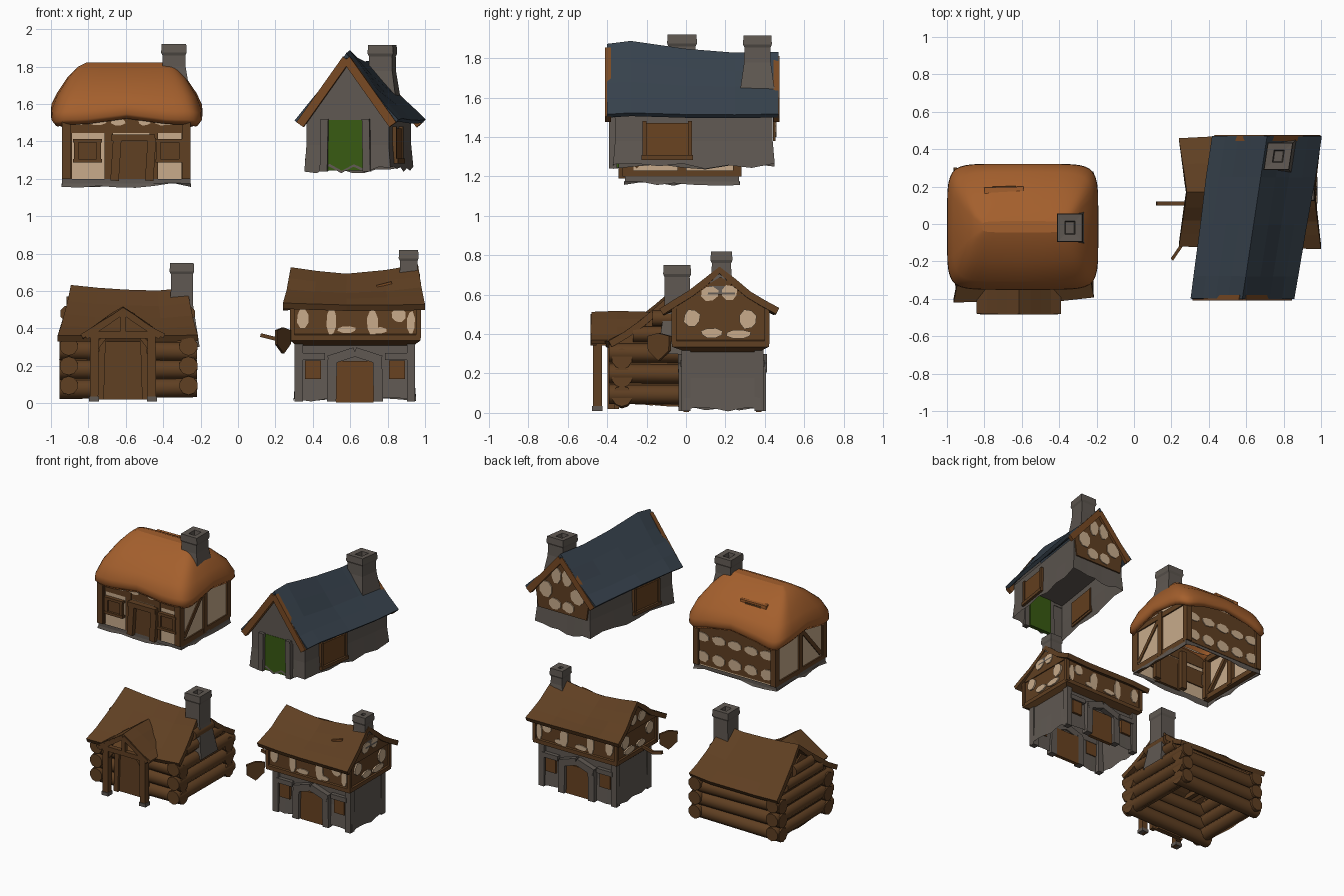
import bpy, bmesh, random
from math import sin, cos, pi, copysign
from mathutils import Vector

random.seed(4)
cube = bpy.data.objects.get("Cube")
if cube:
    bpy.data.objects.remove(cube)


def material(name, *rgb):
    m = bpy.data.materials.new(name)
    m.use_nodes = True
    m.diffuse_color = (*rgb, 1)
    m.node_tree.nodes["Principled BSDF"].inputs["Base Color"].default_value = (*rgb, 1)
    return m


THATCH = material("orange thatch", .37, .115, .026)
SLATE = material("blue slate", .037, .053, .072)
WOOD = material("brown wood", .115, .05, .016)
DOOR = material("door wood", .14, .055, .015)
LIGHT = material("light wood", .19, .068, .017)
STONE = material("grey stone", .115, .098, .084)
CREAM = material("cream plaster", .58, .41, .26)
GREEN = material("green door paint", .04, .103, .006)


def make(name, verts, faces, mat, smooth=False, thick=0):
    me = bpy.data.meshes.new(name)
    me.from_pydata([tuple(v) for v in verts], [], faces)
    bm = bmesh.new()
    bm.from_mesh(me)
    bmesh.ops.recalc_face_normals(bm, faces=bm.faces)
    bm.to_mesh(me)
    bm.free()
    me.materials.append(mat)
    ob = bpy.data.objects.new(name, me)
    bpy.context.collection.objects.link(ob)
    for p in me.polygons:
        p.use_smooth = smooth and len(p.vertices) == 4
    if thick:
        mod = ob.modifiers.new("thickness", 'SOLIDIFY')
        mod.thickness, mod.offset = thick, 0
    return ob


def loft(name, rings, mat, closed=True, caps=(), **kw):
    n = len(rings[0])
    faces = []
    for r in range(len(rings) - 1):
        for i in range(n if closed else n - 1):
            j = (i + 1) % n
            faces.append((r * n + i, r * n + j, r * n + n + j, r * n + n + i))
    if "start" in caps:
        faces.append(tuple(range(n)))
    if "end" in caps:
        faces.append(tuple(range((len(rings) - 1) * n, len(rings) * n)))
    return make(name, [v for r in rings for v in r], faces, mat, **kw)


def rect(x0, x1, y0, y1, z, n=1):
    c = [(x0, y0), (x1, y0), (x1, y1), (x0, y1)]
    return [(a[0] + (b[0] - a[0]) * k / n, a[1] + (b[1] - a[1]) * k / n, z)
            for a, b in zip(c, c[1:] + c[:1]) for k in range(n)]


def shell(name, x0, x1, y0, y1, z0, z1, mat, rag=0.0, bulge=0.0):
    """Open walls, optionally with a ragged foot and a flared base."""
    n = 7
    foot = [(x, y, z + random.uniform(0, rag))
            for x, y, z in rect(x0 - bulge, x1 + bulge, y0 - bulge, y1 + bulge, z0, n)]
    mid = rect(x0, x1, y0, y1, z0 + (z1 - z0) * .5, n)
    return loft(name, [foot, mid, rect(x0, x1, y0, y1, z1, n)], mat)


def beam(name, a, b, w, mat, sides=4, h=None):
    a, b = Vector(a), Vector(b)
    d = (b - a).normalized()
    u = d.cross(Vector((0, 0, 1)) if abs(d.z) < .9 else Vector((0, 1, 0))).normalized()
    v, h = u.cross(d), h or w
    k = 2 ** .5 if sides == 4 else 1
    ring = [u * cos(2 * pi * (i + .5) / sides) * w * k / 2 + v * sin(2 * pi * (i + .5) / sides) * h * k / 2
            for i in range(sides)]
    return loft(name, [[p + q for q in ring] for p in (a, b)], mat, caps=("start", "end"), smooth=sides > 4)


def on(wall, u, z, out=0.0):
    axis, c, s = wall
    return (u, c + s * out, z) if axis == 'y' else (c + s * out, u, z)


def plate(name, wall, pts, mat, out=.007, back=.004):
    return loft(name, [[on(wall, u, z, o) for u, z in pts] for o in (-back, out)], mat, caps=("start", "end"))


def box_on(name, wall, u, z, w, h, mat, out=.007, back=.004):
    return plate(name, wall, [(u - w / 2, z - h / 2), (u + w / 2, z - h / 2),
                              (u + w / 2, z + h / 2), (u - w / 2, z + h / 2)], mat, out, back)


def patch(wall, u, z, w, h):
    """Rough-edged plaster infill."""
    pts = []
    for i in range(8):
        a, r = 2 * pi * (i + .5) / 8, random.uniform(.5, .6)
        pts.append((u + cos(a) * w * r, z + sin(a) * h * r))
    plate("plaster_patch", wall, pts, CREAM)


def timber(wall, u0, z0, u1, z1, w=.03):
    beam("wall_timber", on(wall, u0, z0, -w * .25), on(wall, u1, z1, -w * .25), w, WOOD)


def window(wall, u, z, w, h):
    box_on("window_shutter", wall, u, z, w * .8, h * .8, WOOD, .012, .008)
    for s in (-1, 1):
        box_on("window_post", wall, u + s * w * .43, z, w * .16, h, WOOD, .025, .008)
        box_on("window_rail", wall, u, z + s * h * .43, w * 1.1, h * .16, WOOD, .028, .008)


def chimney(name, x0, x1, y0, y1, z0, z1, flare=.015):
    rings = []
    for z, g in ((z0, flare), (z0 + (z1 - z0) * .5, -.005), (z1 - .06, -.006), (z1 - .045, .001), (z1, -.002),
                 (z1 - .003, -.04), (z1 - .05, -.045)):
        rings.append(rect(x0 - g, x1 + g, y0 - g, y1 + g, z))
    loft(name, rings, STONE, caps=("end",))


def gable_roof(name, axis, c, hw, eave, stations, mat, thick=.03, dip=.015):
    """Stations along the ridge: (position at eave, position at ridge, ridge height, width factor)."""
    rings = []
    for te, tr, zr, wide in stations:
        ring = []
        for s in (-1, -.75, -.5, -.25, 0, .25, .5, .75, 1):
            k = abs(s)
            t, z = tr + (te - tr) * k, zr + (eave - zr) * k - dip * sin(pi * k)
            z += random.uniform(-.006, .006) * (k > 0)
            p = c + s * hw * wide
            ring.append((t, p, z) if axis == 'x' else (p, t, z))
        rings.append(ring)
    return loft(name, rings, mat, closed=False, thick=thick)


# ---------- Thatched cottage ----------
X0, X1, Y0, Y1 = -.93, -.265, -.3, .26
shell("thatched_foundation", X0 - .01, X1 + .01, Y0 - .01, Y1 + .01, 1.15, 1.2, STONE, .03, .005)
shell("thatched_walls", X0, X1, Y0, Y1, 1.19, 1.57, CREAM)
front, back = ('y', Y0, -1), ('y', Y1, 1)
box_on("front_top_band", front, -.597, 1.495, .665, .1, WOOD)
for u, w in ((-.85, .06), (-.75, .09), (-.64, .07), (-.5, .06), (-.39, .11)):
    patch(('y', Y0 - .006, -1), u, 1.505, w, .035)
for u in (-.91, -.69, -.45, -.28):
    timber(front, u, 1.2, u, 1.5, .045)
for u in (-.805, -.365):
    window(front, u, 1.35, .14, .125)
for u in (-.66, -.475):
    beam("door_post", (u, Y0 - .02, 1.19), (u + .015, Y0 - .02, 1.42), .045, WOOD)
box_on("thatched_door", front, -.565, 1.3, .16, .22, WOOD, .009, .01)
box_on("door_lintel", front, -.56, 1.42, .23, .035, WOOD, .045)
box_on("back_timbering", back, -.597, 1.38, .665, .35, WOOD)
for z, h in ((1.27, .075), (1.415, .06)):
    for i in range(5):
        patch(('y', Y1 + .006, 1), -.86 + i * .133, z, .1, h)
for wall in (('x', X0, -1), ('x', X1, 1)):
    for u in (Y0, -.02, Y1):
        timber(wall, u, 1.2, u, 1.55, .045)
    for z in (1.21, 1.52):
        timber(wall, Y0, z, Y1, z, .04)
    timber(wall, -.26, 1.25, -.04, 1.5, .03)
rings = []
for z, hx, hy, wave in ((1.53, .33, .28, .5), (1.455, .385, .325, 1), (1.48, .405, .345, 1), (1.53, .403, .342, .9),
                        (1.63, .372, .295, .4), (1.73, .315, .185, .2), (1.8, .26, .085, 0), (1.822, .215, .03, 0)):
    ring = []
    for i in range(40):
        a = 2 * pi * i / 40
        sx, sy = (copysign(abs(f) ** .36, f) for f in (cos(a), sin(a)))
        lift = .075 * (1 - abs(sx * sy)) ** .7 + .008 * sin(5 * a)
        ring.append((-.595 + hx * sx, -.015 + hy * sy + .008 * wave * sin(3 * a), z + wave * lift))
    rings.append(ring)
loft("thatched_roof", rings, THATCH, caps=("end",), smooth=True)
chimney("thatched_chimney", -.41, -.275, -.095, .055, 1.68, 1.92)
beam("thatch_dormer", (-.8, .165, 1.72), (-.59, .17, 1.72), .06, THATCH, h=.04)
beam("dormer_slot", (-.76, .193, 1.715), (-.63, .198, 1.715), .012, WOOD, h=.025)

# ---------- Slate house, skewed sideways ----------
before = set(bpy.data.objects)
C, F, B = .64, -.36, .44
shell("slate_house_walls", C - .22, C + .22, F, B, 1.23, 1.53, STONE, .04, .01)
make("slate_house_ceiling", rect(C - .22, C + .22, F, B, 1.52), [(0, 1, 2, 3)], STONE)
for name, y, s in (("front_gable", F, -1), ("back_gable", B, 1)):
    plate(name, ('y', y, s), [(C - .22, 1.5), (C + .22, 1.5), (C + .22, 1.54), (C, 1.83), (C - .22, 1.54)], STONE)
gable_roof("slate_roof", 'y', C, .285, 1.51, [(-.4, -.4, 1.86, .94), (-.28, -.28, 1.875, .95), (0, 0, 1.835, .97),
                                              (.25, .25, 1.815, 1), (.47, .47, 1.82, 1)], SLATE, .025, .02)
for y, zr, half in ((-.395, 1.84, .248), (.46, 1.795, .265)):
    for s in (-1, 1):
        beam("gable_trim", (C + s * half, y, 1.49), (C, y, zr), .03, LIGHT, h=.045)
box_on("green_door", ('y', F, -1), C - .01, 1.38, .19, .27, GREEN, .009, .02)
for s in (-1, 1):
    side = ('x', C + s * .22, s)
    beam("stone_jamb", (C - .01 + s * .115, F - .01, 1.24), (C - .01 + s * .11, F - .01, 1.52), .04, STONE)
    box_on("side_window", side, -.095, 1.385, .24, .17, DOOR, .012, .01)
    for y in (-.21, .02):
        box_on("window_jamb", side, y, 1.385, .02, .19, WOOD, .02)
    box_on("side_window_sill", side, -.095, 1.295, .26, .025, WOOD, .028)
plate("timbered_gable", ('y', B + .006, 1), [(C - .2, 1.38), (C + .2, 1.38), (C + .22, 1.52), (C, 1.8),
                                             (C - .22, 1.52)], WOOD)
for k in (-1, 1):
    for u, z, w, h in ((.045, 1.655, .075, .11), (.13, 1.535, .1, .11), (.055, 1.44, .09, .075)):
        patch(('y', B + .013, 1), C + k * u, z, w, h)
chimney("slate_house_chimney", C + .01, C + .145, .29, .435, 1.64, 1.915)
for ob in set(bpy.data.objects) - before:
    for v in ob.data.vertices:
        v.co.x += .15 * v.co.y

# ---------- Log cabin ----------
shell("cabin_walls", -.92, -.26, -.34, .22, .03, .36, WOOD, .02)
for i, z in enumerate((.075, .18, .285)):
    for y in (-.325, .215):
        beam("long_log", (-.955, y, z), (-.22, y, z + .01 * (1 - i)), .105, WOOD, 10)
    for x in (-.905, -.265):
        beam("side_log", (x, -.39, z + .02), (x, .28, z + .015), .1, WOOD, 10)
for x, s in ((-.91, -1), (-.27, 1)):
    plate("cabin_gable", ('x', x, s), [(-.34, .33), (.22, .33), (.22, .37), (-.06, .57), (-.34, .37)], WOOD)
    for z, half in ((.4, .21), (.48, .11)):
        beam("gable_log", (x, -.06 - half, z), (x, -.06 + half, z), .085, WOOD, 8)
gable_roof("cabin_roof", 'x', -.06, .345, .345, [(-.965, -.895, .615, 1.02), (-.78, -.75, .6, 1), (-.6, -.6, .59, 1),
                                                 (-.4, -.43, .585, 1), (-.215, -.27, .6, .94)], WOOD, .035, .02)
chimney("cabin_chimney", -.365, -.235, -.115, .025, .3, .75, .03)
gable_roof("porch_roof", 'y', -.615, .22, .355, [(-.48, -.48, .5, 1), (-.35, -.35, .505, 1), (-.18, -.18, .5, 1)],
           WOOD, .025, 0)
for s in (-1, 1):
    x = -.615 + s * .155
    beam("porch_post", (x, -.45, .01), (x * .98 - .012, -.45, .37), .045, WOOD)
    beam("porch_foot", (x, -.45, .01), (x, -.45, .035), .055, STONE)
    beam("porch_rail", (x, -.45, .36), (x, -.2, .36), .035, WOOD)
    beam("porch_rafter", (-.615 + s * .2, -.47, .355), (-.615, -.47, .49), .03, WOOD)
    beam("porch_brace", (x, -.45, .28), (x - s * .06, -.45, .36), .025, WOOD)
    beam("cabin_door_post", (-.615 + s * .12, -.38, .02), (-.615 + s * .11, -.38, .34), .035, WOOD)
beam("porch_tie", (-.79, -.46, .365), (-.44, -.46, .365), .035, WOOD)
beam("porch_king_post", (-.615, -.465, .365), (-.615, -.465, .48), .03, WOOD)
box_on("cabin_door", ('y', -.37, -1), -.615, .18, .21, .32, WOOD, .009, .03)

# ---------- Two-storey inn ----------
shell("inn_stone_floor", .31, .94, .0, .37, .005, .35, STONE, .025, .012)
shell("inn_upper_floor", .29, .965, -.06, .41, .34, .55, WOOD)
loft("inn_floor_underside", [rect(.31, .94, 0, .37, .31), rect(.28, .975, -.07, .42, .335),
                             rect(.28, .975, -.07, .42, .365), rect(.29, .965, -.06, .41, .37)], WOOD)
for x, s in ((.29, -1), (.965, 1)):
    wall = ('x', x, s)
    plate("inn_gable", wall, [(-.06, .53), (.41, .53), (.41, .55), (.175, .69), (-.06, .55)], WOOD)
    for u, z, w, h in ((-.055, .605, .085, .07), (.045, .61, .075, .07), (-.145, .48, .08, .085),
                       (.14, .475, .085, .09), (-.045, .405, .1, .045), (.09, .4, .12, .045)):
        patch(('x', x + s * .006, s), .175 + u, z, w, h)
for y, yu, s in ((0, -.06, -1), (.37, .41, 1)):
    low, high = ('y', y, s), ('y', yu, s)
    for u, z, w, h in ((.345, .45, .06, .1), (.5, .44, .05, .14), (.58, .395, .09, .035), (.72, .43, .06, .13),
                       (.75, .39, .09, .035), (.86, .47, .07, .07), (.925, .43, .04, .12)):
        patch(high, u, z, w, h)
    box_on("inn_door", low, .625, .115, .2, .22, DOOR, .012, .015)
    for k in (-1, 1):
        beam("door_pillar", (.625 + k * .125, y + s * .012, .01), (.625 + k * .12, y + s * .012, .24), .05, STONE)
        beam("door_arch", (.625 + k * .14, y + s * .015, .23), (.625, y + s * .015, .275), .05, STONE)
        box_on("inn_window", low, .625 + k * .225, .18, .085, .1, DOOR, .02)
        box_on("inn_window_head", low, .625 + k * .225, .25, .13, .035, STONE, .028)
        beam("corner_pier", (.625 + k * .3, y, .01), (.625 + k * .3, y, .33), .045, STONE)
for x in (.29, .965):
    for y in (-.06, .41):
        beam("inn_corner_timber", (x, y, .35), (x, y, .54), .025, WOOD)
gable_roof("inn_roof", 'x', .17, .29, .515, [(.24, .28, .71, .97), (.4, .42, .69, 1), (.58, .58, .675, 1),
                                             (.8, .79, .695, 1), (1.0, .965, .725, 1.02)], WOOD, .035)
beam("loose_shingle", (.74, .06, .625), (.82, .07, .645), .03, LIGHT, h=.012)
chimney("inn_chimney", .86, .965, .125, .235, .6, .82)

# Hanging shield sign and its bracket
outline = [(-.5, .055), (0, .07), (.5, .055), (.48, -.02), (0, -.07), (-.48, -.02)]
loft("hanging_sign", [[(.24 + u * .075 + o, -.135 + u * .11 - o, .335 + z) for u, z in outline] for o in (-.006, .006)],
     WOOD, caps=("start", "end"))
beam("sign_bracket", (.12, .11, .365), (.2, .11, .345), .02, WOOD)
beam("sign_bracket_arm", (.19, .11, .345), (.29, .11, .37), .02, WOOD)
